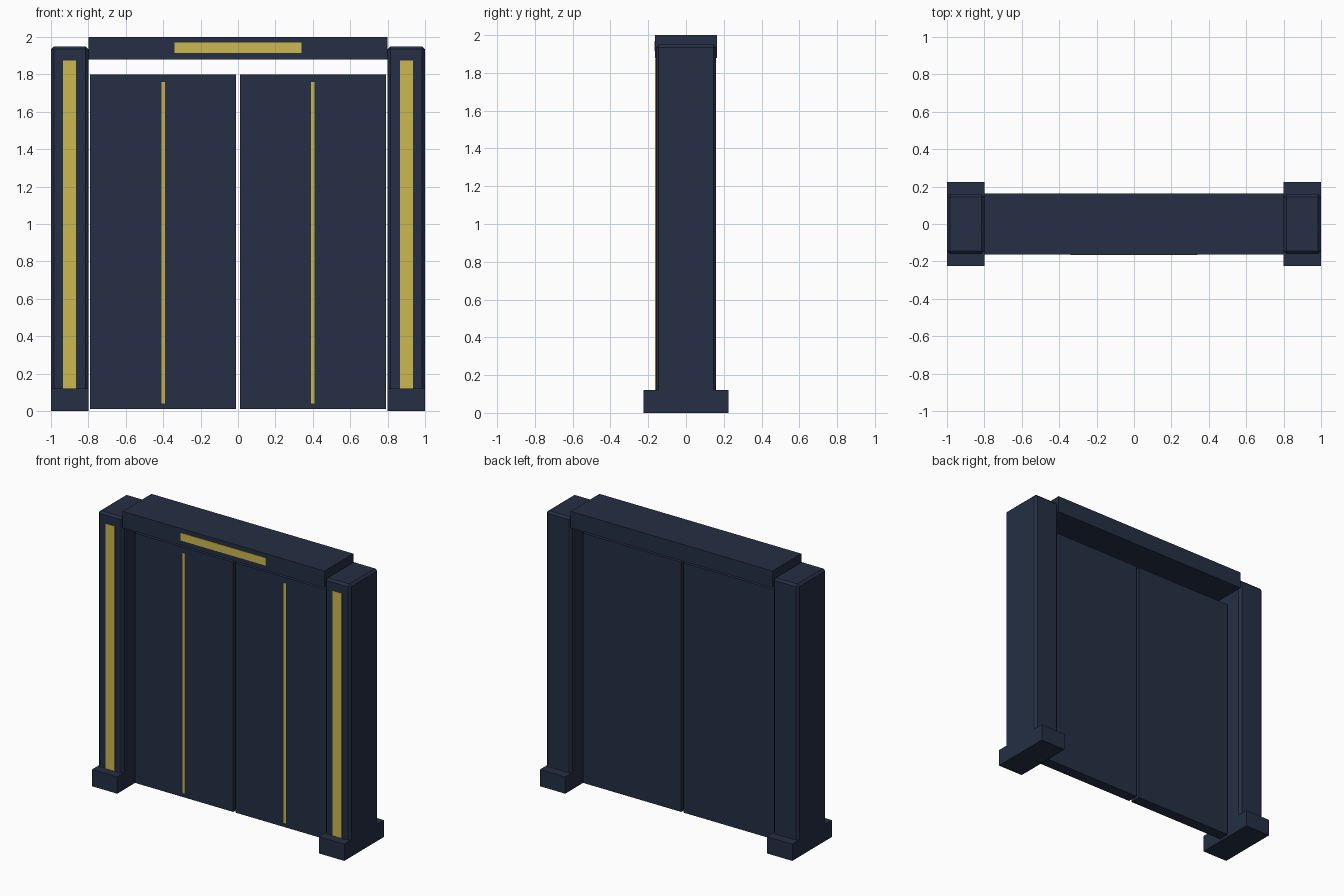
import bpy

# Remove only the default cube
default = bpy.data.objects.get("Cube")
if default:
    bpy.data.objects.remove(default, do_unlink=True)


def make_material(name, colour):
    mat = bpy.data.materials.new(name)
    mat.use_nodes = True
    mat.diffuse_color = colour
    mat.node_tree.nodes["Principled BSDF"].inputs["Base Color"].default_value = colour
    return mat


navy = make_material("navy metal", (0.018, 0.028, 0.058, 1))
yellow = make_material("yellow light", (0.61, 0.48, 0.08, 1))


def box(name, low, high, mat, bevel=0):
    """Axis-aligned box between two corners, with an optional chamfer."""
    centre = [(a + b) / 2 for a, b in zip(low, high)]
    bpy.ops.mesh.primitive_cube_add(size=1, location=centre)
    obj = bpy.context.object
    obj.name = name
    obj.scale = [b - a for a, b in zip(low, high)]
    bpy.ops.object.transform_apply(location=False, rotation=False, scale=True)
    obj.data.materials.append(mat)
    if bevel:
        mod = obj.modifiers.new("chamfer", 'BEVEL')
        mod.width = bevel
        mod.segments = 1
    return obj


def pair(name, low, high, mat, bevel=0):
    """Matching boxes on the left (+x) and right (-x)."""
    box("left_" + name, low, high, mat, bevel)
    box("right_" + name, (-high[0], low[1], low[2]),
        (-low[0], high[1], high[2]), mat, bevel)


PLATE = 0.003     # thickness of the light strips
POST_Y = 0.16
HEADER_Y = 0.163
DOOR_Y = 0.04

# Posts and feet
pair("post", (0.8, -POST_Y, 0.01), (1, POST_Y, 1.95), navy, 0.015)
pair("foot", (0.8, -0.225, 0), (1, 0.225, 0.12), navy)
pair("post_light", (0.865, -POST_Y - PLATE, 0.12),
     (0.935, -POST_Y + PLATE, 1.875), yellow)

# Sliding door panels
pair("door", (0.01, -DOOR_Y, 0.01), (0.79, DOOR_Y, 1.8), navy)
pair("door_light", (0.39, -DOOR_Y - PLATE, 0.04),
     (0.41, -DOOR_Y + PLATE, 1.76), yellow)

# Header beam
box("header", (-0.8, -HEADER_Y, 1.88), (0.8, HEADER_Y, 2), navy)
box("header_light", (-0.34, -HEADER_Y - PLATE, 1.915),
    (0.34, -HEADER_Y + PLATE, 1.97), yellow)
